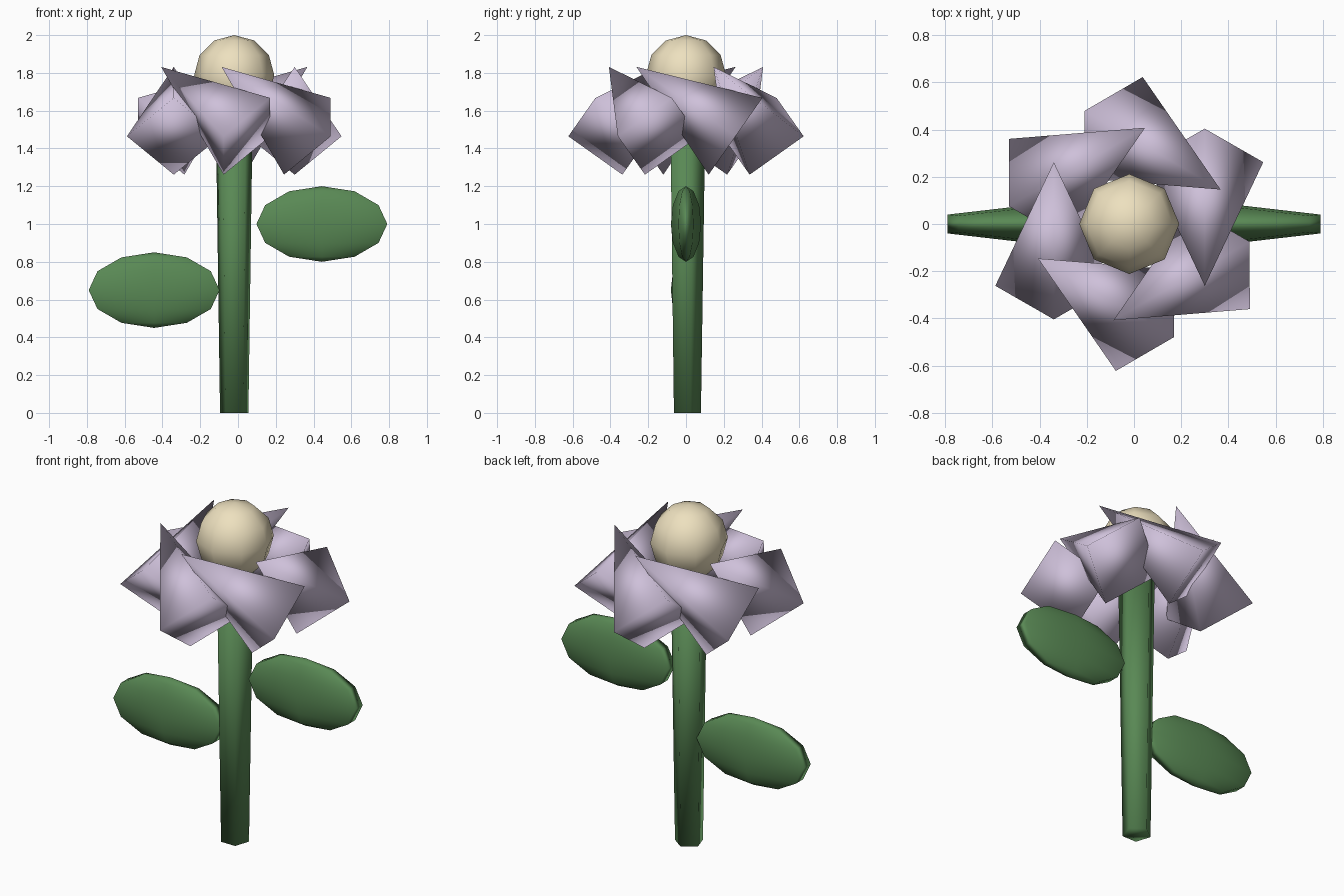
import bpy
from math import radians, cos, sin

if "Cube" in bpy.data.objects:
    bpy.data.objects.remove(bpy.data.objects["Cube"])

CX = -0.02  # flower axis sits slightly left of the leaf span


def material(name, rgb):
    m = bpy.data.materials.new(name)
    m.diffuse_color = (*rgb, 1)
    m.use_nodes = True
    m.node_tree.nodes["Principled BSDF"].inputs["Base Color"].default_value = m.diffuse_color
    return m


green = material("leaf_green", (0.10, 0.25, 0.09))
lilac = material("petal_lilac", (0.62, 0.53, 0.70))
cream = material("centre_cream", (0.85, 0.75, 0.52))


def finish(name, mat):
    ob = bpy.context.object
    ob.name = name
    ob.data.materials.append(mat)
    bpy.ops.object.shade_smooth()
    return ob


# Stem: five-sided, widening upwards
bpy.ops.mesh.primitive_cone_add(vertices=5, radius1=0.079, radius2=0.103,
                                depth=1.6, location=(CX, 0, 0.8))
finish("stem", green)

# Leaves: squashed low-poly spheres on each side
for name, x, z in (("leaf_right", 0.444, 1.0), ("leaf_left", -0.444, 0.65)):
    bpy.ops.mesh.primitive_uv_sphere_add(segments=6, ring_count=6, radius=1,
                                         location=(x, 0, z))
    bpy.context.object.scale = (0.4, 0.08, 0.2)
    finish(name, green)

# Flower centre
bpy.ops.mesh.primitive_uv_sphere_add(segments=8, ring_count=6, radius=0.212,
                                     location=(CX, 0, 1.788))
finish("flower_centre", cream)

# Petals: four-sided cones tilted around the ring
for i in range(6):
    a = radians(60 * i)
    bpy.ops.mesh.primitive_cone_add(
        vertices=4, radius1=0.248, radius2=0, depth=0.64,
        location=(CX + 0.32 * cos(a), 0.32 * sin(a), 1.648),
        rotation=(radians(55), 0, a))
    finish(f"petal_{i + 1}", lilac)
